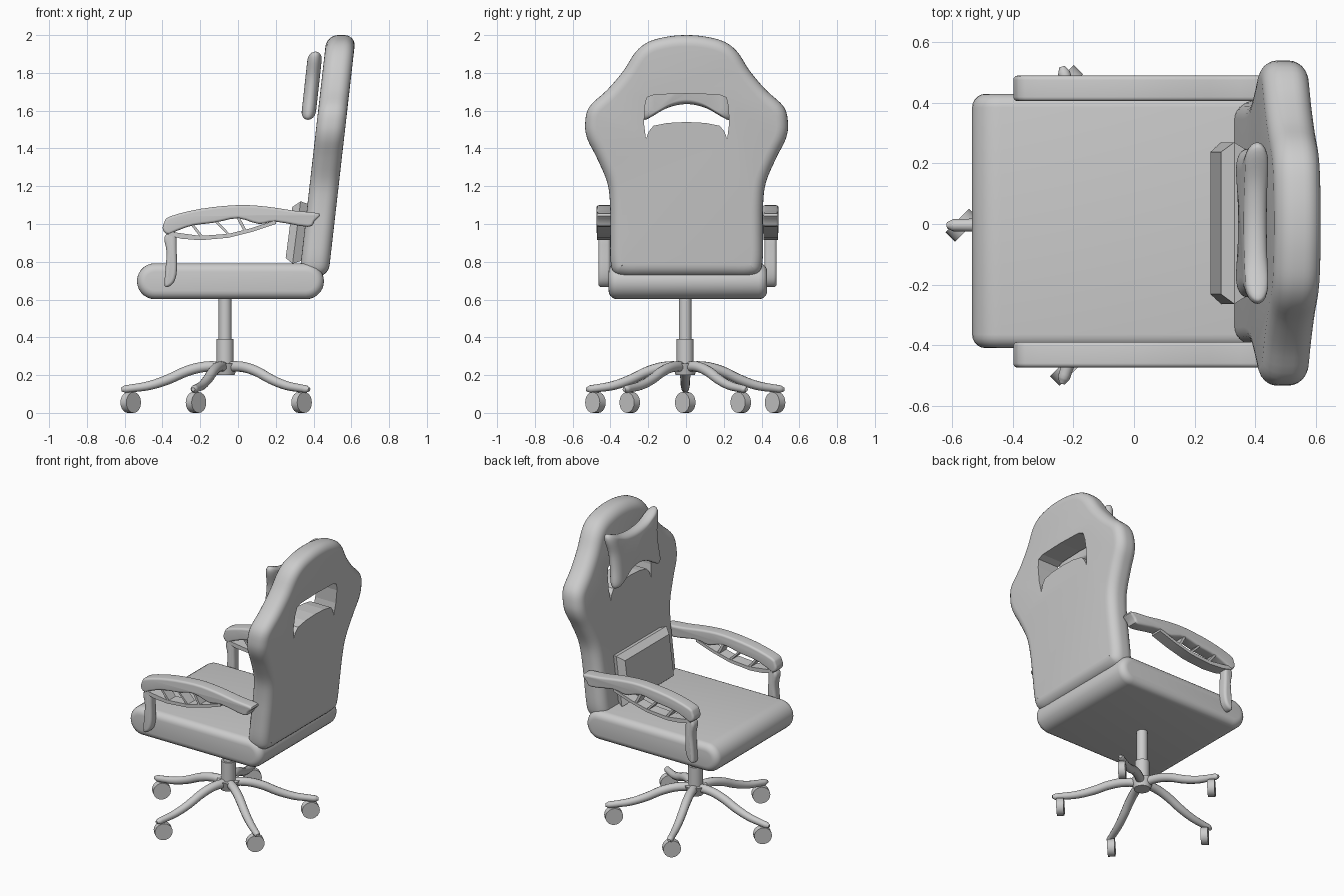
import bpy, bmesh
from math import sin, cos, pi, radians
from mathutils import Vector, Matrix

cube = bpy.data.objects.get("Cube")
if cube:
    bpy.data.objects.remove(cube)

grey = bpy.data.materials.new("light_grey")
grey.use_nodes = True
grey.diffuse_color = (0.6, 0.6, 0.6, 1)
grey.node_tree.nodes["Principled BSDF"].inputs["Base Color"].default_value = (0.6, 0.6, 0.6, 1)


def finish(name, bm, smooth=True):
    bmesh.ops.recalc_face_normals(bm, faces=bm.faces)
    mesh = bpy.data.meshes.new(name)
    bm.to_mesh(mesh)
    bm.free()
    mesh.materials.append(grey)
    ob = bpy.data.objects.new(name, mesh)
    bpy.context.collection.objects.link(ob)
    if smooth:
        select(ob)
        bpy.ops.object.shade_smooth_by_angle(angle=radians(40))
    return ob


def select(ob):
    bpy.ops.object.select_all(action='DESELECT')
    ob.select_set(True)
    bpy.context.view_layer.objects.active = ob


def rounded(points, steps=5):
    """Closed smooth curve through the points."""
    p = [Vector(q) for q in points]
    n, out = len(p), []
    for i in range(n):
        a, b, c, d = p[i - 1], p[i], p[(i + 1) % n], p[(i + 2) % n]
        for k in range(steps):
            t = k / steps
            out.append(0.5 * (2 * b + (c - a) * t + (2 * a - 5 * b + 4 * c - d) * t * t
                              + (3 * b - a - 3 * c + d) * t ** 3))
    return out


def slab(name, outline, half, inset, place, steps=5, scale=False, smooth=True):
    """Outline thickened by half to each side, with rounded rims."""
    pts = [Vector(q) for q in outline]
    n = len(pts)
    area = sum(pts[i - 1].cross(pts[i]) for i in range(n))
    if area < 0:
        pts.reverse()
    mid = sum(pts, Vector((0, 0))) / n
    normals = []
    for i in range(n):
        t = (pts[(i + 1) % n] - pts[i]).normalized() + (pts[i] - pts[i - 1]).normalized()
        normals.append(Vector((-t.y, t.x)).normalized())
    rim = min(inset, half) if not scale else half
    layers = []
    if inset:
        arc = [(inset * (1 - cos(k * pi / 2 / steps)), half - rim + rim * sin(k * pi / 2 / steps))
               for k in range(steps + 1)]
    else:
        arc = [(0, half)]
    layers = [(o, -d) for o, d in reversed(arc)] + arc
    if rim == half and inset:
        layers.pop(steps)
    bm = bmesh.new()
    rings = []
    for off, d in layers:
        ring = []
        for q, nor in zip(pts, normals):
            w = mid + (q - mid) * (1 - off) if scale else q + nor * off
            ring.append(bm.verts.new(place(w.x, w.y, d)))
        rings.append(ring)
    for a, b in zip(rings, rings[1:]):
        for i in range(n):
            bm.faces.new((a[i - 1], a[i], b[i], b[i - 1]))
    bm.faces.new(rings[0])
    bm.faces.new(rings[-1])
    return finish(name, bm, smooth)


def cylinder(name, r1, r2, low, high, matrix, sides=24):
    bm = bmesh.new()
    bmesh.ops.create_cone(bm, cap_ends=True, segments=sides, radius1=r1, radius2=r2, depth=high - low,
                          matrix=matrix @ Matrix.Translation((0, 0, (low + high) / 2)))
    return finish(name, bm)


def side_on(y):
    return lambda u, v, d: (u, y + d, v)


def mirrored(half_points):
    return half_points + [(-y, z) for y, z in reversed(half_points) if y > 0]


# Seat cushion: a stadium profile running across the chair
r = 0.095
ends = [(0.36, -pi / 2), (-0.44, pi / 2)]
stadium = [(cx + r * cos(a0 + k * pi / 14), 0.697 + r * sin(a0 + k * pi / 14))
           for cx, a0 in ends for k in range(15)]
slab("seat", stadium, 0.42, 0.045, side_on(0.01))


# Backrest: winged outline, leaning back, with a window
def lean(u, v, d):
    return (0.41 + 0.114 * (v - 0.8) + d, 0.003 + u, v)


back_half = [(0, 0.722), (0.2, 0.722), (0.33, 0.723), (0.385, 0.745), (0.403, 0.81), (0.404, 0.95),
             (0.405, 1.1), (0.42, 1.22), (0.475, 1.35), (0.525, 1.45), (0.537, 1.53), (0.515, 1.62),
             (0.42, 1.71), (0.335, 1.81), (0.27, 1.91), (0.2, 1.965), (0.1, 1.992), (0, 2.0)]
backrest = slab("backrest", rounded(mirrored(back_half), 4), 0.077, 0.06, lean, 6)

window_half = [(0, 1.54), (0.1, 1.535), (0.175, 1.52), (0.2, 1.49), (0.215, 1.45), (0.225, 1.53),
               (0.222, 1.62), (0.21, 1.67), (0.17, 1.685), (0, 1.69)]
cutter = slab("window_cutter", mirrored(window_half), 0.3, 0, lean, smooth=False)
cutter.hide_render = True
cut = backrest.modifiers.new("window", 'BOOLEAN')
cut.operation, cut.solver, cut.object = 'DIFFERENCE', 'EXACT', cutter
select(backrest)
bpy.ops.object.modifier_apply(modifier=cut.name)
bpy.data.objects.remove(cutter)

# Head pillow with drawn-out corners
head_half = [(0, 1.635), (0.1, 1.615), (0.19, 1.565), (0.225, 1.552), (0.245, 1.58), (0.237, 1.68),
             (0.24, 1.78), (0.265, 1.87), (0.262, 1.905), (0.235, 1.91), (0.13, 1.87), (0, 1.855)]
slab("head_pillow", rounded(mirrored(head_half), 4), 0.038, 0.25,
     lambda u, v, d: (0.39 + 0.11 * (v - 1.73) + d, 0.003 + u, v), 6, scale=True)

# Lumbar pillow: faceted block leaning on the backrest
bm = bmesh.new()
rings = []
for depth, w, h in ((-0.04, 0.235, 0.135), (0.0, 0.267, 0.165), (0.045, 0.24, 0.15)):
    rings.append([bm.verts.new((0.31 + depth + 0.13 * b * h, 0.003 + a * w, 0.955 + b * h))
                  for a, b in ((-1, -1), (1, -1), (1, 1), (-1, 1))])
for a, b in zip(rings, rings[1:]):
    for i in range(4):
        bm.faces.new((a[i - 1], a[i], b[i], b[i - 1]))
bm.faces.new(rings[0])
bm.faces.new(rings[-1])
finish("lumbar_pillow", bm, False)

# Armrests: pad, lower rail, struts and front post on each side
pad = [(-0.398, 0.97), (-0.39, 1.01), (-0.36, 1.04), (-0.2, 1.08), (0, 1.1), (0.15, 1.092), (0.3, 1.07),
       (0.43, 1.055), (0.405, 1.015), (0.37, 0.985), (0.2, 1.012), (0.11, 1.0), (0, 1.03),
       (-0.12, 1.008), (-0.24, 0.992), (-0.32, 0.965), (-0.37, 0.945)]
rail = [(-0.37, 0.965), (-0.33, 0.955), (-0.2, 0.937), (-0.05, 0.948), (0.06, 0.975), (0.2, 1.02),
        (0.2, 1.0), (0.08, 0.96), (-0.05, 0.927), (-0.2, 0.914), (-0.3, 0.922), (-0.37, 0.94)]
struts = [((-0.245, 1.0), (-0.19, 0.93)), ((-0.118, 1.015), (-0.045, 0.94)), ((0, 1.035), (0.04, 0.96))]
post = [(-0.35, 0.965), (-0.328, 0.94), (-0.325, 0.86), (-0.323, 0.76), (-0.335, 0.7), (-0.362, 0.67),
        (-0.388, 0.672), (-0.386, 0.74), (-0.378, 0.85), (-0.39, 0.93)]
for side, s in (("left", 1), ("right", -1)):
    y = 0.008 + s * 0.44
    slab(side + "_arm_pad", rounded(pad, 3), 0.042, 0.014, side_on(y))
    slab(side + "_arm_rail", rail, 0.038, 0, side_on(y))
    for i, ((x0, z0), (x1, z1)) in enumerate(struts):
        w = 0.009
        slab(f"{side}_arm_strut_{i + 1}", [(x0 - w, z0), (x0 + w, z0), (x1 + w, z1), (x1 - w, z1)],
             0.036, 0, side_on(y), smooth=False)
    slab(side + "_arm_post", rounded(post, 3), 0.032, 0.018, side_on(y))

# Gas lift column and hub
centre = Matrix.Translation((-0.068, -0.004, 0))
cylinder("column", 0.034, 0.034, 0.3, 0.62, centre)
cylinder("column_sleeve", 0.045, 0.045, 0.23, 0.39, centre)
cylinder("hub", 0.05, 0.07, 0.2, 0.262, centre)

# Five curved legs with casters
leg_path = [(0, 0.242, 1.1), (0.1, 0.245, 1.1), (0.2, 0.222, 1.1), (0.3, 0.178, 1.05), (0.4, 0.145, 0.95),
            (0.48, 0.132, 0.85), (0.53, 0.126, 0.8), (0.55, 0.124, 0.4)]
for i in range(5):
    turn = centre @ Matrix.Rotation(pi + i * 2 * pi / 5, 4, 'Z')
    curve = bpy.data.curves.new("leg", 'CURVE')
    curve.dimensions = '3D'
    curve.bevel_depth, curve.bevel_resolution, curve.use_fill_caps = 0.025, 4, True
    spline = curve.splines.new('BEZIER')
    spline.bezier_points.add(len(leg_path) - 1)
    for bp, (d, z, rad) in zip(spline.bezier_points, leg_path):
        bp.co, bp.radius = turn @ Vector((d, 0, z)), rad
        bp.handle_left_type = bp.handle_right_type = 'AUTO'
    curve.resolution_u = 4
    curve.materials.append(grey)
    leg = bpy.data.objects.new(f"leg_{i + 1}", curve)
    bpy.context.collection.objects.link(leg)
    select(leg)
    bpy.ops.object.convert(target='MESH')
    bpy.ops.object.shade_smooth_by_angle(angle=radians(40))

    spot = Matrix.Translation(turn @ Vector((0.5, 0, 0)))
    cylinder(f"caster_stem_{i + 1}", 0.012, 0.012, 0.06, 0.13, spot, 10)
    axle = Matrix.Translation((0, 0, 0.055)) @ Matrix.Rotation(-pi / 4, 4, 'Z') @ Matrix.Rotation(pi / 2, 4, 'Y')
    cylinder(f"caster_{i + 1}", 0.055, 0.055, -0.022, 0.022, spot @ axle, 20)
